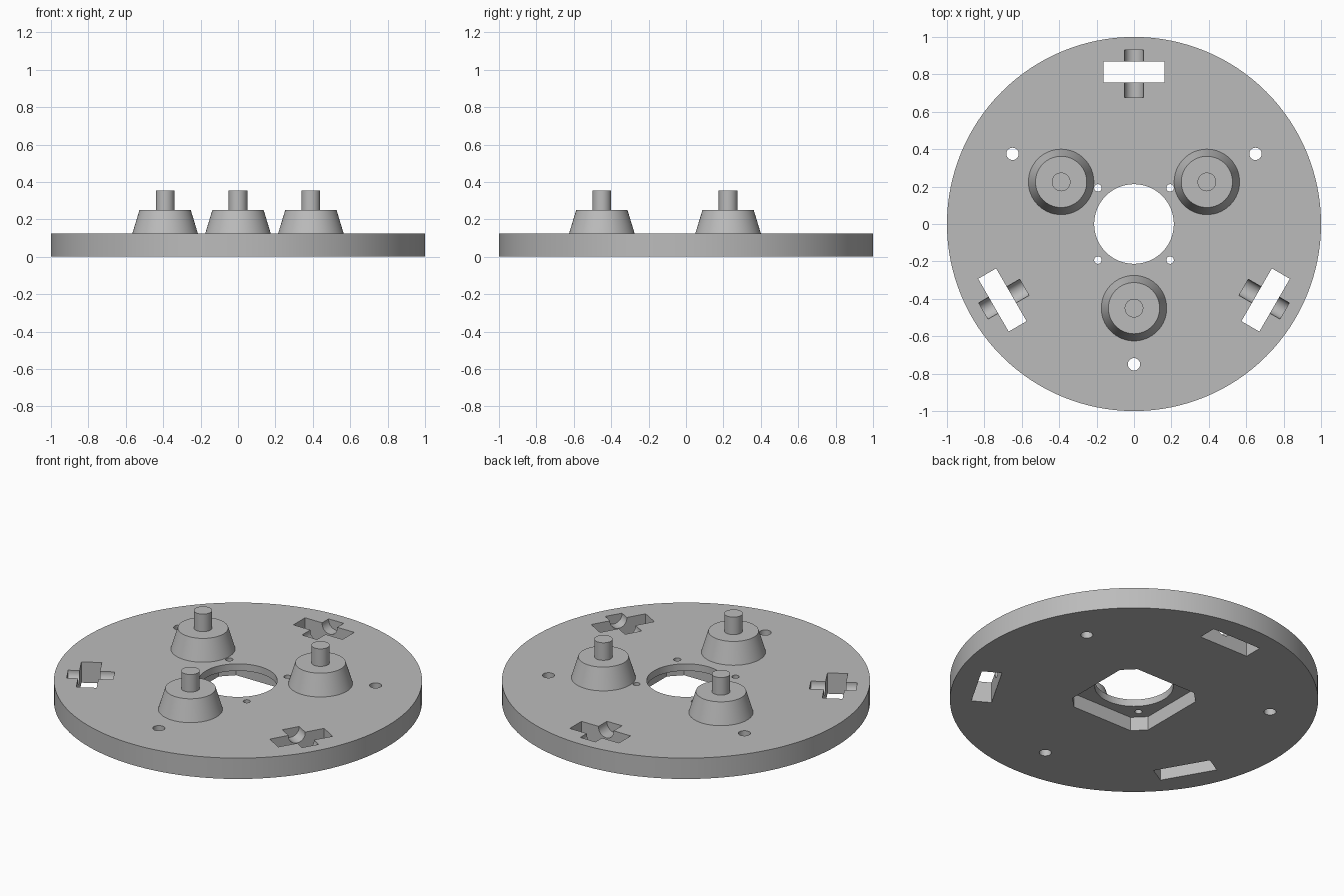
import bpy, math
from mathutils import Matrix, Vector

if "Cube" in bpy.data.objects:
    bpy.data.objects.remove(bpy.data.objects["Cube"])

grey = bpy.data.materials.new("plain grey")
grey.diffuse_color = (0.50, 0.50, 0.50, 1)
grey.use_nodes = True
grey.node_tree.nodes["Principled BSDF"].inputs["Base Color"].default_value = grey.diffuse_color

THICK = 0.125


def frustum(name, r1, r2, z0, z1, xy=(0, 0), sides=64):
    bpy.ops.mesh.primitive_cone_add(vertices=sides, radius1=r1, radius2=r2, depth=z1 - z0,
                                    location=(xy[0], xy[1], (z0 + z1) / 2))
    ob = bpy.context.object
    ob.name = name
    return ob


def prism(name, outline, z0, z1):
    n = len(outline)
    verts = [(x, y, z) for z in (z0, z1) for x, y in outline]
    faces = [list(range(n))[::-1], list(range(n, 2 * n))]
    faces += [[i, (i + 1) % n, n + (i + 1) % n, n + i] for i in range(n)]
    me = bpy.data.meshes.new(name)
    me.from_pydata(verts, [], faces)
    ob = bpy.data.objects.new(name, me)
    bpy.context.collection.objects.link(ob)
    return ob


def cut(target, cutter):
    mod = target.modifiers.new("cut", 'BOOLEAN')
    mod.operation, mod.solver, mod.object = 'DIFFERENCE', 'EXACT', cutter
    bpy.context.view_layer.objects.active = target
    bpy.ops.object.modifier_apply(modifier=mod.name)
    bpy.data.objects.remove(cutter, do_unlink=True)


def polar(r, deg):
    a = math.radians(deg)
    return (r * math.cos(a), r * math.sin(a))


def finish(ob):
    ob.data.materials.clear()
    ob.data.materials.append(grey)
    bpy.ops.object.select_all(action='DESELECT')
    ob.select_set(True)
    bpy.context.view_layer.objects.active = ob
    bpy.ops.object.shade_smooth_by_angle(angle=math.radians(30))


# Round base plate
plate = frustum("base_plate", 1, 1, 0, THICK, sides=128)

# Motor recess underneath: square with clipped corners
h, c = 0.268, 0.2
corners = [(h, -c), (h, c), (c, h), (-c, h), (-h, c), (-h, -c), (-c, -h), (c, -h)]
cut(plate, prism("recess_cutter", corners, -0.1, 0.083))

# Centre opening and its four screw holes
cut(plate, frustum("centre_cutter", 0.213, 0.213, -0.1, 0.3))
for sx in (-1, 1):
    for sy in (-1, 1):
        cut(plate, frustum("screw_cutter", 0.02, 0.02, -0.1, 0.3, (0.193 * sx, 0.193 * sy), 24))

# Three bolt holes
for deg in (-90, 30, 150):
    cut(plate, frustum("bolt_cutter", 0.033, 0.033, -0.1, 0.3, polar(0.75, deg), 32))

# Three wheel slots, each with a rounded axle groove in the top face
for deg in (90, 210, 330):
    turn = Matrix.Rotation(math.radians(deg), 4, 'Z')
    slot = [(0.757, -0.163), (0.868, -0.163), (0.868, 0.163), (0.757, 0.163)]
    slot = [(turn @ Vector((x, y, 0))).to_2d() for x, y in slot]
    cut(plate, prism("slot_cutter", slot, -0.1, 0.3))
    # groove outline: half circle below, straight walls above
    arc = [(0.05 * math.cos(math.pi + i * math.pi / 24),
            0.05 * math.sin(math.pi + i * math.pi / 24)) for i in range(25)]
    groove = prism("groove_cutter", arc + [(0.05, 0.1), (-0.05, 0.1)], 0.677, 0.93)
    # profile x -> tangent, y -> up, extrusion -> radial
    stand = Matrix(((0, 0, 1, 0), (1, 0, 0, 0), (0, 1, 0, 0.12), (0, 0, 0, 1)))
    groove.data.transform(turn @ stand)
    cut(plate, groove)
finish(plate)

# Three tapered posts with pins
for i, deg in enumerate((-90, 30, 150), 1):
    xy = polar(0.45, deg)
    finish(frustum(f"post_{i}", 0.175, 0.137, THICK, 0.25, xy))
    finish(frustum(f"pin_{i}", 0.05, 0.05, 0.25, 0.355, xy, 32))
